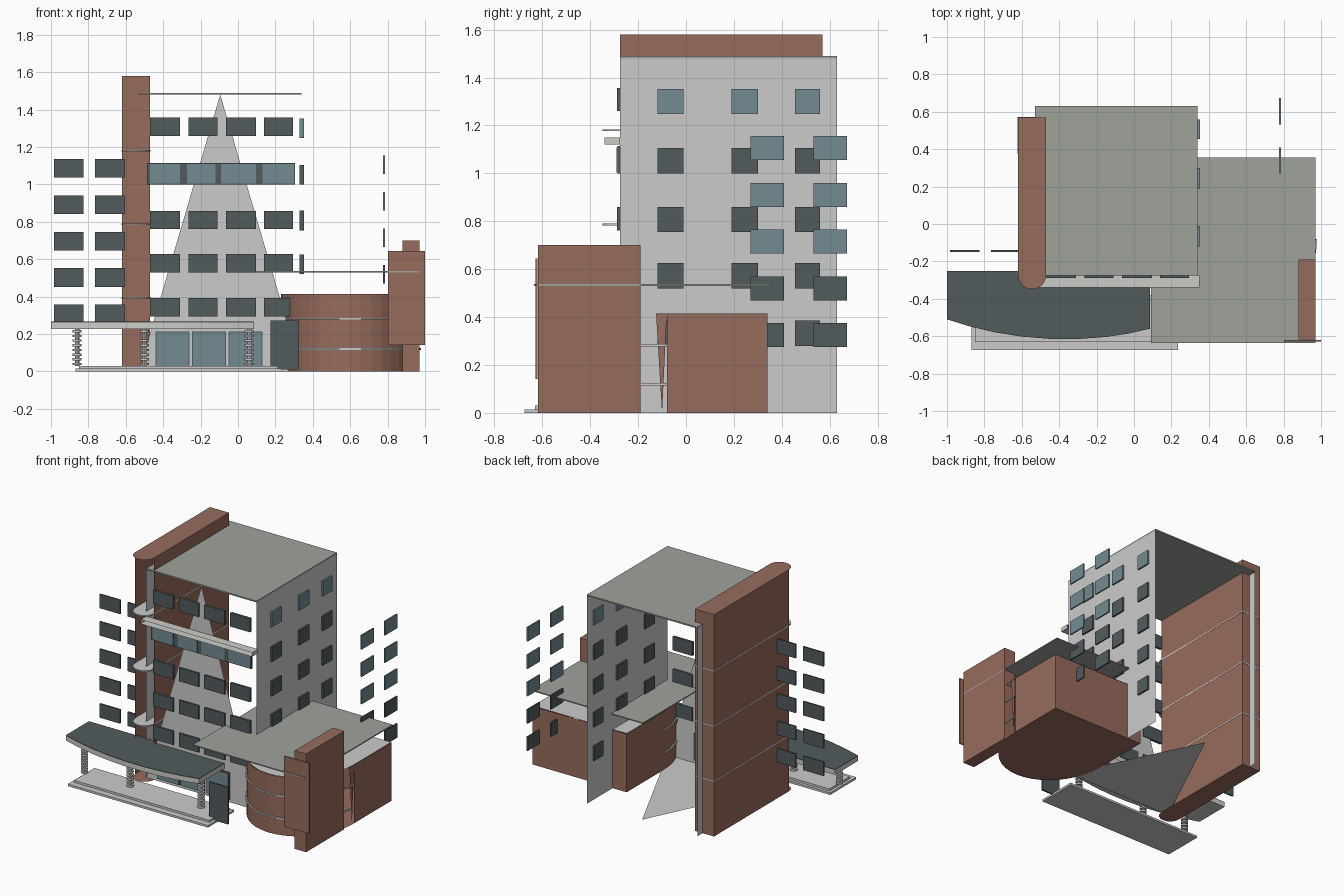
import bpy, bmesh, math

if "Cube" in bpy.data.objects:
    bpy.data.objects.remove(bpy.data.objects["Cube"])

def mat(name, c):
    m = bpy.data.materials.new(name)
    m.diffuse_color = (*c, 1)
    m.use_nodes = True
    m.node_tree.nodes["Principled BSDF"].inputs["Base Color"].default_value = m.diffuse_color
    return m

BRICK = mat("brick", (0.31, 0.15, 0.11))
DARK = mat("dark_glass", (0.085, 0.105, 0.11))
BLUE = mat("blue_glass", (0.17, 0.26, 0.29))
ROOF = mat("roofing", (0.35, 0.36, 0.33))
PALE = mat("pale_trim", (0.6, 0.6, 0.57))

def finish(name, bm, m=None):
    me = bpy.data.meshes.new(name)
    bm.to_mesh(me)
    bm.free()
    ob = bpy.data.objects.new(name, me)
    bpy.context.collection.objects.link(ob)
    if m:
        me.materials.append(m)
    return ob

def faces(name, polys, m=None):
    bm = bmesh.new()
    for p in polys:
        bm.faces.new([bm.verts.new(v) for v in p])
    bmesh.ops.remove_doubles(bm, verts=bm.verts, dist=1e-5)
    return finish(name, bm, m)

def box(name, x, y, z, m=None):
    bm = bmesh.new()
    bmesh.ops.create_cube(bm, size=1)
    for v in bm.verts:
        v.co = [(r[0] + r[1]) / 2 + c * (r[1] - r[0]) for c, r in zip(v.co, (x, y, z))]
    return finish(name, bm, m)

def prism(name, outline, z0, z1, m=None):
    bm = bmesh.new()
    f = bm.faces.new([bm.verts.new((x, y, z0)) for x, y in outline])
    r = bmesh.ops.extrude_face_region(bm, geom=[f])
    for v in r["geom"]:
        if isinstance(v, bmesh.types.BMVert):
            v.co.z = z1
    bmesh.ops.recalc_face_normals(bm, faces=bm.faces)
    return finish(name, bm, m)

def wall(name, path, z0, z1, m=None):
    return faces(name, [[(*a, z0), (*b, z0), (*b, z1), (*a, z1)]
                        for a, b in zip(path, path[1:])], m)

def arc(cx, cy, rx, ry, n):
    return [(cx - rx * math.cos(math.pi * i / n), cy - ry * math.sin(math.pi * i / n))
            for i in range(n + 1)]

# main tower: side walls, triangular front sheet and floor, flat roof
L, R, F, B, H = -0.53, 0.34, -0.276, 0.63, 1.48
wall("tower_right_wall", [(R, F), (R, B)], 0, H)
wall("tower_left_wall", [(L, F), (L, B)], 0, H)
mid = (L + R) / 2
faces("tower_front_gable", [[(L, F, 0), (R, F, 0), (mid, F, H)]])
faces("tower_floor", [[(L, F, 0.002), (R, F, 0.002), (mid, B, 0.002)]])
box("tower_roof", (L, R), (F, B), (H, 1.49), ROOF)

# brick stair slab: open front, rounded caps and floor plates
wall("stair_slab_walls", [(-0.62, F), (-0.62, 0.57), (-0.47, 0.57), (-0.47, F)], 0, 1.58, BRICK)
end = arc(-0.545, F, 0.075, 0.072, 8)
cap = [(-0.62, 0.57)] + end + [(-0.47, 0.57)]
for nm, z in (("stair_slab_cap", 1.58), ("stair_slab_base", 0.0)):
    faces(nm, [[(x, y, z) for x, y in cap]], BRICK)
for i, z in enumerate((0.395, 0.787, 1.18)):
    prism(f"balcony_plate_{i}", [(-0.622, 0.572)] + end + [(-0.468, 0.572)], z - 0.004, z + 0.004)

# front tower windows
cols = [(-0.47, -0.31), (-0.265, -0.11), (-0.065, 0.095), (0.14, 0.295)]
for r, z in enumerate((0.295, 0.53, 0.762, 1.26)):
    for c, x in enumerate(cols):
        box(f"front_window_{r}_{c}", x, (-0.288, -0.27), (z, z + 0.097), DARK)
# window band with sunshade
box("band_frame", (-0.487, 0.305), (-0.286, -0.27), (1.0, 1.115), DARK)
for c, x in enumerate([(-0.47, -0.31), (-0.273, -0.12), (-0.09, 0.095), (0.13, 0.303)]):
    box(f"band_glass_{c}", x, (-0.29, -0.28), (1.004, 1.108), BLUE)
a, b, f, k, z0, z1 = -0.53, 0.35, -0.34, -0.276, 1.12, 1.15
faces("sunshade", [[(a, f, z1), (b, f, z1), (b, k, z1), (a, k, z1)],
                   [(a, f, z0), (b, f, z0), (b, k, z0), (a, k, z0)],
                   [(b, f, z0), (b, k, z0), (b, k, z1), (b, f, z1)],
                   [(a, f, z0), (a, k, z0), (a, k, z1), (a, f, z1)]], PALE)

# freestanding left wing windows
for r in range(5):
    z = 0.257 + 0.195 * r
    for c, x in enumerate((-0.985, -0.765)):
        box(f"left_wing_window_{r}_{c}", (x, x + 0.16), (-0.15, -0.14), (z, z + 0.1), DARK)

# right wall windows and freestanding right wing windows
for r, z in enumerate((0.28, 0.52, 0.755, 1.0, 1.248)):
    for c, y in enumerate(((-0.12, -0.01), (0.19, 0.3), (0.455, 0.56))):
        box(f"right_window_{r}_{c}", (0.33, 0.352), y, (z, z + 0.105), BLUE if r == 4 else DARK)
for r in range(5):
    z = 0.275 + 0.195 * r
    for c, y in enumerate((0.27, 0.533)):
        box(f"right_wing_window_{r}_{c}", (0.776, 0.786), (y, y + 0.14), (z, z + 0.1),
            BLUE if r > 1 else DARK)

# low brick wing with bowed front
bow = arc(0.6, -0.08, 0.37, 0.43, 20)
plan = [(0.23, 0.34)] + bow + [(0.97, 0.34)]
wall("wing_walls", [(0.97, -0.08), (0.97, 0.34), (0.23, 0.34), (0.23, -0.08)], 0, 0.415, BRICK)
wall("wing_bowed_wall", bow[:18], 0, 0.415, BRICK)
faces("wing_wall_sliver", [[(0.965, -0.125, 0.415), (0.97, -0.08, 0.415), (0.968, -0.1, 0)]], BRICK)
faces("wing_floor", [[(x, y, 0) for x, y in plan]], BRICK)
faces("wing_lower_roof", [[(x, y, 0.418) for x, y in plan]])
for i, z in enumerate((0.12, 0.282)):
    outer = arc(0.6, -0.08, 0.378, 0.438, 20)
    prism(f"wing_ledge_{i}", outer + bow[::-1], z - 0.005, z + 0.005)
box("wing_upper_roof", (0.09, 0.97), (-0.635, 0.355), (0.53, 0.538), ROOF)

# tall brick pylon with front panel
box("pylon", (0.88, 0.97), (-0.618, -0.19), (0, 0.7), BRICK)
box("pylon_panel", (0.803, 1.0), (-0.628, -0.62), (0.142, 0.645), BRICK)

# curved entrance canopy
front = [(-1, -0.51), (-0.87, -0.55), (-0.74, -0.58), (-0.6, -0.602), (-0.45, -0.614),
         (-0.3, -0.615), (-0.15, -0.604), (-0.03, -0.586), (0.085, -0.56)]
outline = [(-1, -0.25)] + front + [(0.085, -0.276), (-0.47, -0.276), (-0.47, -0.25)]
prism("entrance_canopy", outline, 0.228, 0.262, PALE)
prism("entrance_canopy_top", outline, 0.262, 0.266, DARK)

# ringed canopy columns
for c, (x, y) in enumerate(((-0.86, -0.5), (-0.5, -0.5), (0.06, -0.5))):
    bm = bmesh.new()
    for i in range(8):
        r = bmesh.ops.create_cone(bm, cap_ends=True, segments=12, radius1=0.024,
                                  radius2=0.024, depth=0.012)
        bmesh.ops.translate(bm, verts=r["verts"], vec=(x, y, 0.04 + 0.025 * i))
    r = bmesh.ops.create_cone(bm, cap_ends=True, segments=8, radius1=0.012,
                              radius2=0.012, depth=0.2)
    bmesh.ops.translate(bm, verts=r["verts"], vec=(x, y, 0.13))
    finish(f"canopy_column_{c}", bm)

# entrance steps, doors and end screen
box("lower_step", (-0.87, 0.235), (-0.674, -0.38), (0, 0.015))
box("upper_step", (-0.85, 0.215), (-0.63, -0.4), (0.015, 0.03))
for c, x in enumerate((-0.435, -0.24, -0.045)):
    box(f"door_frame_{c}", (x - 0.005, x + 0.175), (-0.284, -0.27), (0.02, 0.213), DARK)
    box(f"door_glass_{c}", (x, x + 0.17), (-0.289, -0.28), (0.025, 0.208), BLUE)
box("entrance_screen", (0.175, 0.325), (-0.578, -0.565), (0.01, 0.273), DARK)
